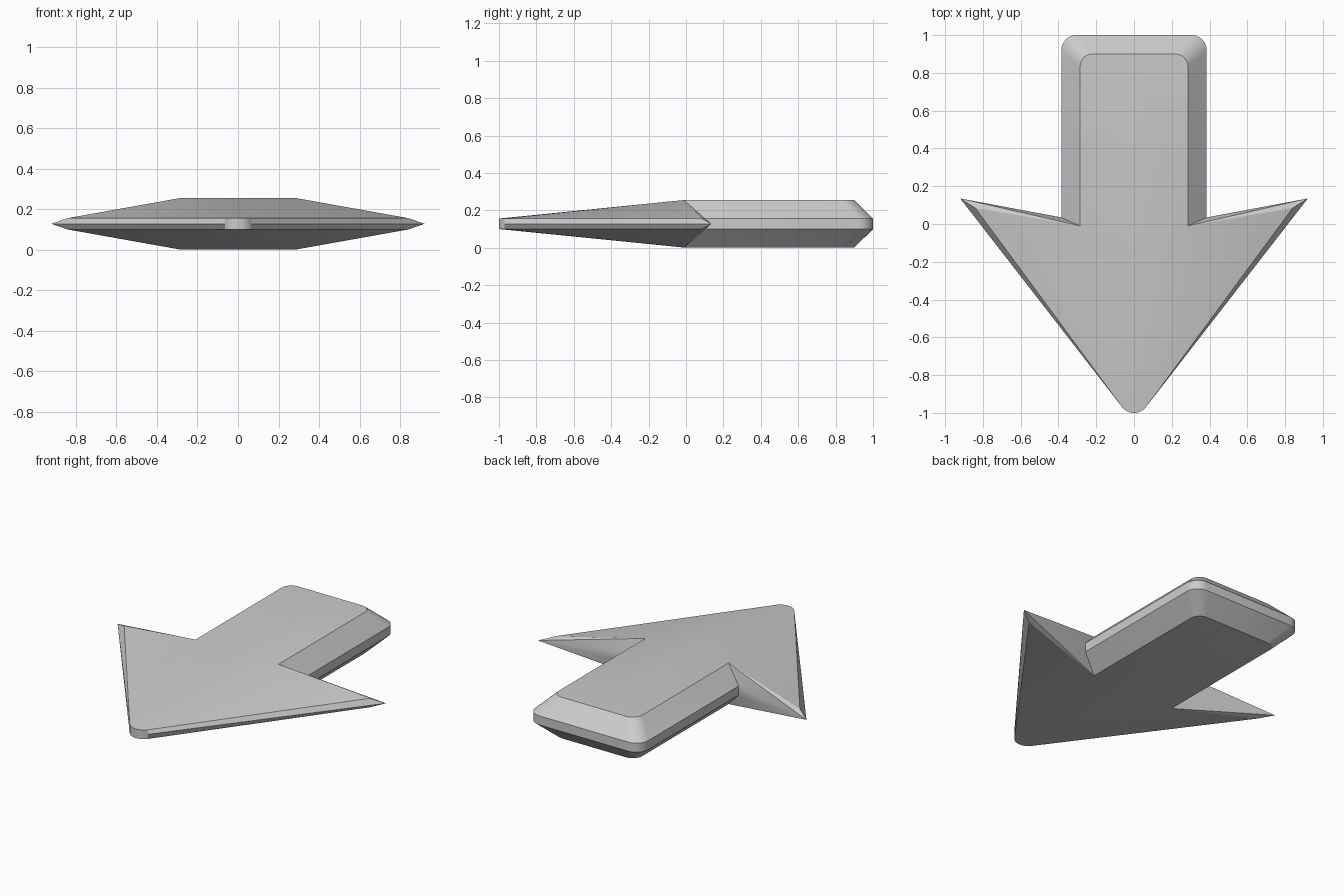
import bpy, bmesh, math

if "Cube" in bpy.data.objects:
    bpy.data.objects.remove(bpy.data.objects["Cube"])

MID, CROWN, BELT = 0.128, 0.127, 0.028   # heights measured from the middle plane


def arc(cx, cy, r, a0, a1, n=6):
    steps = [math.radians(a0 + (a1 - a0) * i / n) for i in range(n + 1)]
    return [(cx + r * math.cos(a), cy + r * math.sin(a)) for a in steps]


bm = bmesh.new()


def ring(points, z):
    return [bm.verts.new((x, y, z)) for x, y in points]


def strip(a, b):
    for i in range(len(a) - 1):
        bm.faces.new((a[i], a[i + 1], b[i + 1], b[i]))


# Shaft: crown outline, sloped bevel and thin vertical belt (upper right quarter)
crown = ring([(0, 0.9)] + arc(0.22, 0.835, 0.065, 90, 0) + [(0.285, -0.01)], CROWN)
outline = [(0, 1.0)] + arc(0.305, 0.92, 0.08, 90, 0) + [(0.385, 0.035)]
belt, waist = ring(outline, BELT), ring(outline, 0)
strip(crown, belt)
strip(belt, waist)
centre = bm.verts.new((0, -0.01, CROWN))
bm.faces.new([centre] + crown[::-1])

# Head: rounded nose, sloping top and pointed barb
nose_line = arc(0, -0.92, 0.08, -90, -38)
nose, nose_mid = ring(nose_line, BELT), ring(nose_line, 0)
strip(nose, nose_mid)
shoulder = bm.verts.new((0.84, 0.085, BELT))
point = bm.verts.new((0.92, 0.135, 0))
notch = crown[-1]
bm.faces.new([centre] + nose + [notch])
bm.faces.new((notch, nose[-1], shoulder))
bm.faces.new((nose[-1], nose_mid[-1], point, shoulder))

# Back of the barb
bm.faces.new((notch, shoulder, point))
bm.faces.new((notch, point, belt[-1]))
bm.faces.new((belt[-1], point, waist[-1]))

# Mirror the quarter sideways and downwards
for axis in (0, 2):
    geom = bm.verts[:] + bm.edges[:] + bm.faces[:]
    dup = bmesh.ops.duplicate(bm, geom=geom)["geom"]
    flipped = [g for g in dup if isinstance(g, bmesh.types.BMVert)]
    for v in flipped:
        v.co[axis] *= -1
    bmesh.ops.remove_doubles(bm, verts=bm.verts[:], dist=1e-5)
bmesh.ops.recalc_face_normals(bm, faces=bm.faces[:])

mesh = bpy.data.meshes.new("arrow")
bm.to_mesh(mesh)
bm.free()
arrow = bpy.data.objects.new("arrow", mesh)
arrow.location.z = MID
bpy.context.collection.objects.link(arrow)
bpy.context.view_layer.objects.active = arrow
arrow.select_set(True)
bpy.ops.object.shade_smooth_by_angle(angle=math.radians(20))
